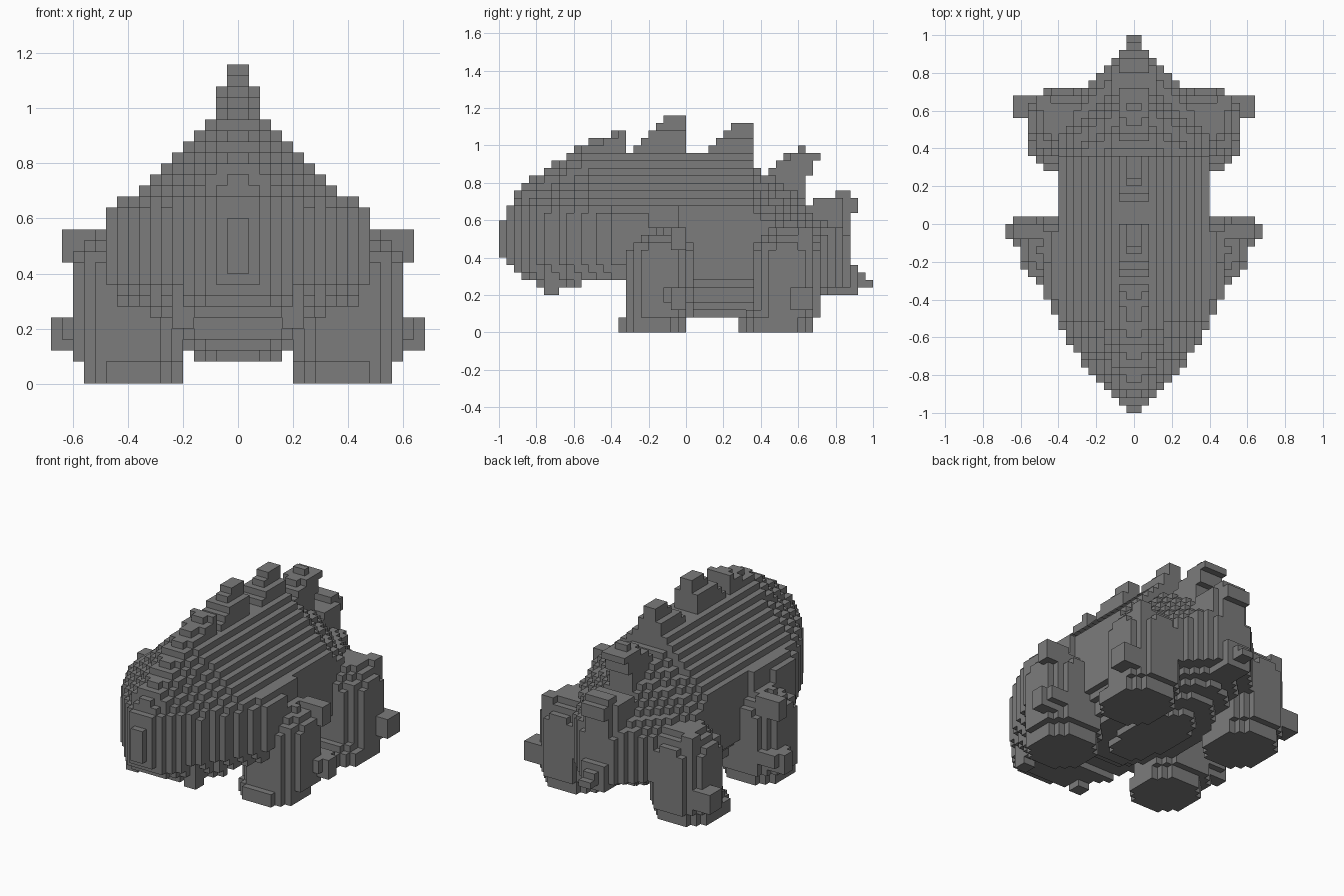
import bpy
from math import hypot, sqrt

V = 0.04  # block size
old = bpy.data.objects.get("Cube")
if old:
    bpy.data.objects.remove(old, do_unlink=True)

grey = bpy.data.materials.new("stone grey")
grey.use_nodes = True
grey.diffuse_color = (0.2, 0.2, 0.2, 1)
grey.node_tree.nodes["Principled BSDF"].inputs["Base Color"].default_value = (0.2, 0.2, 0.2, 1)


def lerp(points, t):
    """Piecewise linear profile, held constant past its ends."""
    if t <= points[0][0]:
        return points[0][1]
    for (a, u), (b, v) in zip(points, points[1:]):
        if t <= b:
            return u + (v - u) * (t - a) / (b - a)
    return points[-1][1]


def box(x, y, z, x0, x1, y0, y1, z0, z1):
    return x0 < x < x1 and y0 < y < y1 and z0 < z < z1


# Side and plan profiles
HEAD_TOP = [(-1, .58), (-.88, .79), (-.6, .98), (-.34, 1.09)]
HEAD_BOTTOM = [(-1, .4), (-.88, .29), (-.78, .25), (-.32, .27)]
HEAD_WIDTH = [(-1, .03), (-.84, .2), (-.6, .37), (-.36, .49)]
BACK_TOP = [(.36, .96), (.37, .88), (.44, .84), (.6, .74), (.68, .66), (.84, .58), (.88, .45)]
BACK_WIDTH = [(-.32, .48), (-.1, .44), (0, .4), (.6, .39), (.72, .24), (.84, .13), (.88, .08)]
BACK_BOTTOM = [(.68, .08), (.72, .2)]
BELLY = [(.1, .16), (.14, .29), (.18, .32), (.28, .37), (.36, .49)]
ROOF = [(.62, .48), (.66, .44), (.7, .36), (.94, .12), (.98, .08)]


def head(x, y, z):
    top = lerp(HEAD_TOP, y)
    half = min(lerp(HEAD_WIDTH, y) - max(0, .4 - z) * .5, .04 + (top - z) * .95, lerp(ROOF, z))
    tooth = box(x, y, z, .16, .24, -.76, -.68, .2, .32)
    return y < -.32 and (lerp(HEAD_BOTTOM, y) < z < top and x < half or tooth)


def body(x, y, z):
    if not -.32 < y < .88:
        return False
    top = lerp(BACK_TOP, y)
    half = min(lerp(BACK_WIDTH, y), lerp(BELLY, z), lerp(ROOF, z), .1 + (top - z) * 1.2)
    if z < .24:  # rounded belly, oval in plan
        length = .3 + (z - .1) * 3
        half *= sqrt(max(0, 1 - ((y - .17) / length) ** 2))
    return lerp(BACK_BOTTOM, y) < z < top and x < half


def tail(x, y, z):
    return (box(x, y, z, 0, .08, .8, .92, .2, .36) or box(x, y, z, 0, .04, .88, .96, .24, .32)
            or box(x, y, z, 0, .04, .92, 1, .24, .28))


def round_leg(x, y, z, cx, cy, radius, z0, z1):
    """Upright round pillar with a stepped, domed top."""
    d = hypot(x - cx, y - cy) / radius
    return d < 1 and z0 < z < z1 - .14 * d * d


def front_leg(x, y, z):
    foot = round_leg(x, y, z, .38, -.18, .185, 0, .2)
    leg = round_leg(x, y, z, .40, -.14, .2, .08, .58)
    spur = box(x, y, z, .52, .68, -.08, 0, .12, .24) or box(x, y, z, .52, .64, -.12, .04, .16, .24)
    knob = box(x, y, z, .48, .64, -.08, 0, .44, .56)
    return foot or leg or spur or knob


def rear_leg(x, y, z):
    foot = round_leg(x, y, z, .38, .48, .2, 0, .2) and x < .56
    leg = round_leg(x, y, z, .38, .54, .185, .08, .58)
    spur = box(x, y, z, .48, .64, .56, .68, .12, .24)
    knob = box(x, y, z, .44, .52, .6, .68, .4, .56)
    return foot or leg or spur or knob


def ramp_spike(y0, y1, y2, base, peak):
    """Back spike rising towards the rear, with a narrower tip."""
    def inside(x, y, z):
        top = lerp([(y0, base + .02), (y1, peak)], y)
        return y0 < y < y2 and base - .12 < z < top and x < (.08 if z < peak - .08 else .04)
    return inside


def rump_spike(x, y, z):
    return ramp_spike(.44, .62, .64, .86, 1.0)(x, y, z) or box(x, y, z, 0, .08, .56, .64, .64, .96) \
        or box(x, y, z, 0, .08, .6, .68, .84, .96) or box(x, y, z, 0, .08, .64, .72, .92, .96)


def tail_spike(x, y, z):
    return (box(x, y, z, 0, .12, .68, .84, .52, .72) or box(x, y, z, 0, .08, .8, .88, .52, .76)
            or box(x, y, z, 0, .08, .84, .92, .64, .72))


PARTS = {
    "head": head, "body": body, "tail": tail, "front_legs": front_leg, "rear_legs": rear_leg,
    "shoulder_spike": ramp_spike(-.28, -.1, 0, .96, 1.16),
    "middle_spike": ramp_spike(.12, .26, .36, .96, 1.12),
    "rump_spike": rump_spike, "tail_spike": tail_spike,
}

# Fill the grid, mirrored left to right; each block belongs to its first part
owner = {}
for i in range(17):
    for j in range(-25, 25):
        for k in range(29):
            p = ((i + .5) * V, (j + .5) * V, (k + .5) * V)
            for name, inside in PARTS.items():
                if inside(*p):
                    owner[i, j, k] = owner[-1 - i, j, k] = name
                    break


def build(name):
    """Make a mesh of the part's exposed block faces."""
    index, faces = {}, []
    for cell, part in owner.items():
        if part != name:
            continue
        for axis in range(3):
            for side in (0, 1):
                near = list(cell)
                near[axis] += 2 * side - 1
                if tuple(near) in owner:
                    continue
                loop = []
                for u, v in ((0, 0), (1, 0), (1, 1), (0, 1)):
                    c = list(cell)
                    c[axis] += side
                    c[(axis + 1) % 3] += u
                    c[(axis + 2) % 3] += v
                    loop.append(index.setdefault(tuple(c), len(index)))
                faces.append(loop if side else loop[::-1])
    mesh = bpy.data.meshes.new(name)
    mesh.from_pydata([[n * V for n in c] for c in index], [], faces)
    mesh.materials.append(grey)
    bpy.context.collection.objects.link(bpy.data.objects.new(name, mesh))


for part_name in PARTS:
    build(part_name)
